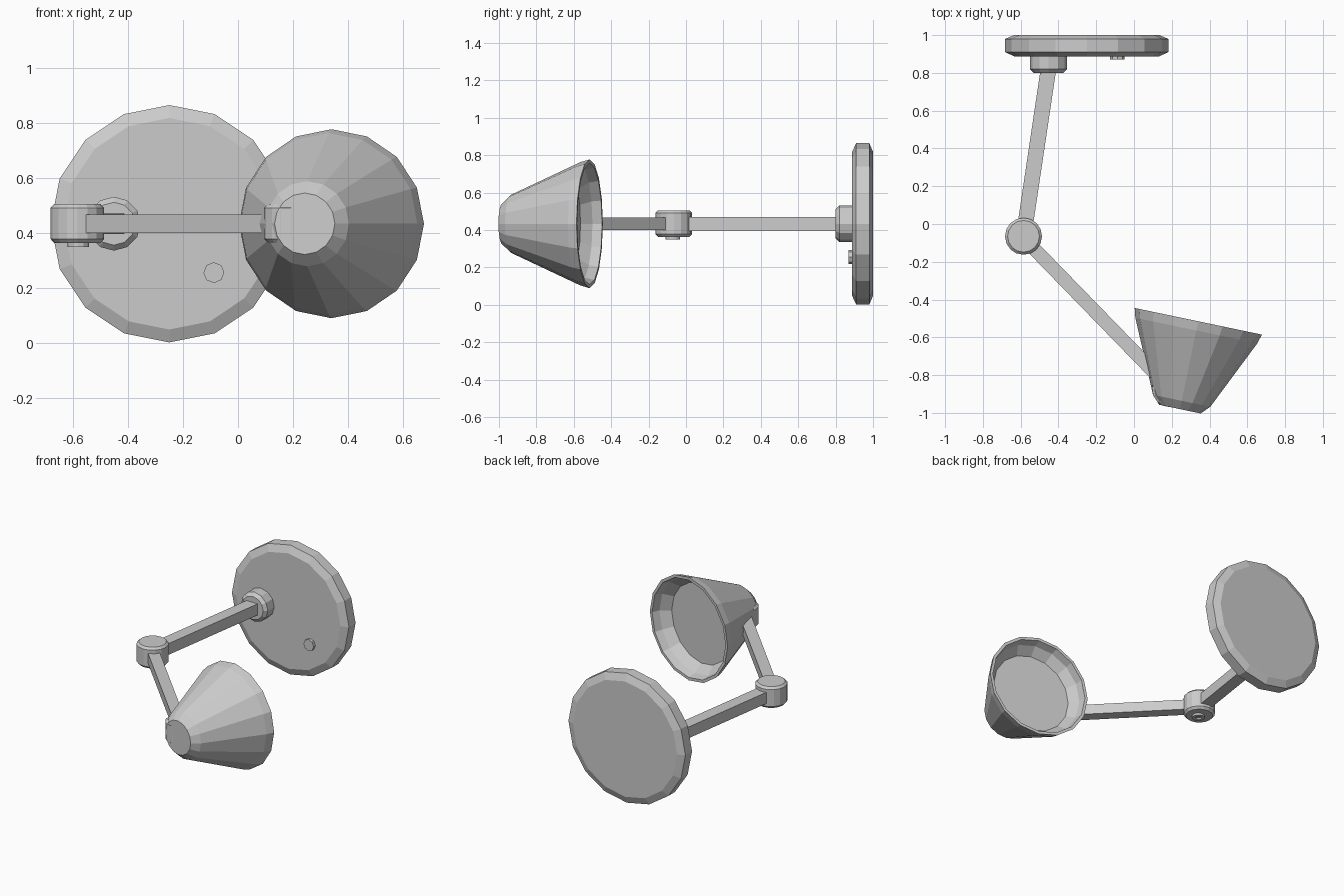
import bpy, bmesh
from mathutils import Vector

if "Cube" in bpy.data.objects:
    bpy.data.objects.remove(bpy.data.objects["Cube"])

Z = 0.433  # common height of all axes


def finish(bm, name):
    bmesh.ops.recalc_face_normals(bm, faces=bm.faces)
    me = bpy.data.meshes.new(name)
    bm.to_mesh(me)
    bm.free()
    ob = bpy.data.objects.new(name, me)
    bpy.context.collection.objects.link(ob)
    return ob


def lathe(name, origin, axis, profile, sides):
    """Flat-faced closed turning: profile of (radius, distance along axis)."""
    from math import sin, cos, tau
    o, d = Vector(origin), Vector(axis).normalized()
    u = Vector((1, 0, 0)) if abs(d.z) > 0.9 else Vector((0, 0, 1))
    v = d.cross(u)
    bm = bmesh.new()
    rings = [[bm.verts.new(o + d * h + (u * cos(tau * i / sides) + v * sin(tau * i / sides)) * r)
              for i in range(sides)] for r, h in profile]
    for a, b in zip(rings, rings[1:]):
        for i in range(sides):
            j = (i + 1) % sides
            bm.faces.new((a[i], a[j], b[j], b[i]))
    bm.faces.new(rings[0])
    bm.faces.new(rings[-1])
    return finish(bm, name)


def bar(name, start, end, width, height):
    """Horizontal square bar between two plan points."""
    a, b = Vector((*start, Z)), Vector((*end, Z))
    d = b - a
    bm = bmesh.new()
    bmesh.ops.create_cube(bm, size=1)
    bmesh.ops.scale(bm, vec=(d.length, width, height), verts=bm.verts)
    ob = finish(bm, name)
    ob.location = (a + b) / 2
    ob.rotation_euler = d.to_track_quat('X', 'Z').to_euler()
    return ob


# wall plate with chamfered rims
lathe("wall_plate", (-0.25, 1, Z), (0, -1, 0),
      [(0.385, 0), (0.432, 0.02), (0.432, 0.09), (0.385, 0.112)], 16)
# arm mount and switch button on the plate
lathe("arm_mount", (-0.452, 0.9, Z), (0, -1, 0),
      [(0.098, 0), (0.098, 0.08), (0.078, 0.1)], 12)
lathe("switch_button", (-0.088, 0.9, 0.255), (0, -1, 0),
      [(0.038, 0), (0.038, 0.03)], 8)

# arms
bar("rear_arm", (-0.453, 0.82), (-0.575, 0.0), 0.082, 0.075)
bar("front_arm", (-0.53, -0.13), (0.17, -0.85), 0.072, 0.068)

# pivots
pivot = [(0.084, -0.07), (0.098, -0.055), (0.098, 0.058), (0.084, 0.072)]
lathe("elbow_pivot", (-0.585, -0.065, Z), (0, 0, 1), pivot, 16)
lathe("shade_pivot", (0.193, -0.872, Z), (0, 0, 1), pivot, 16)
# recessed screw head under the elbow
lathe("elbow_screw", (-0.582, -0.07, Z - 0.06), (0, 0, -1),
      [(0.039, 0), (0.039, 0.024), (0.02, 0.024), (0.02, 0.014)], 12)

# conical shade, open toward the wall, with an inner disc
lathe("lamp_shade", (0.243, -0.98, Z), (0.205, 0.979, 0),
      [(0.112, 0), (0.155, 0.045), (0.33, 0.425), (0.344, 0.475),
       (0.325, 0.475), (0.312, 0.425), (0.263, 0.37)], 16)
